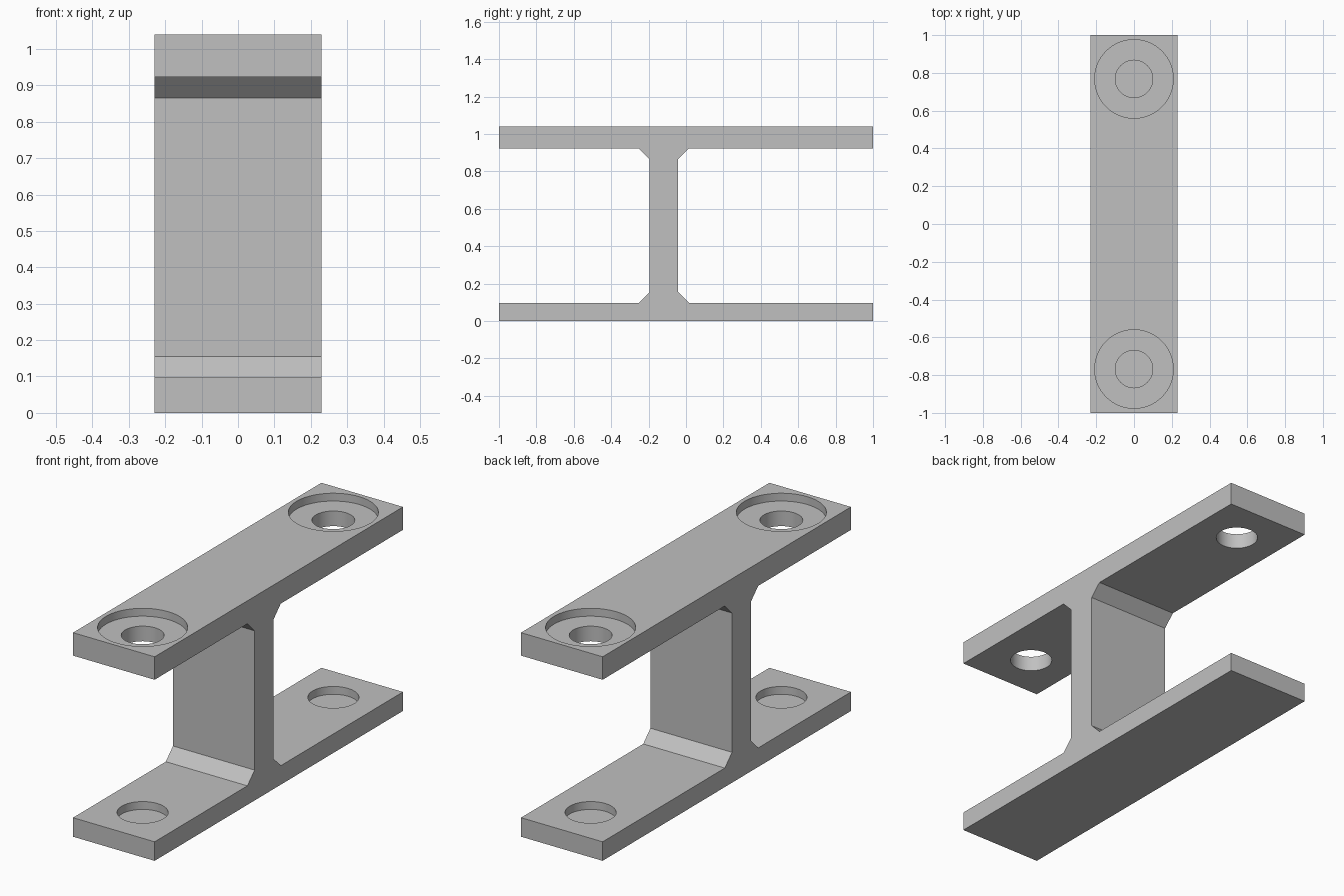
import bpy
import bmesh
import math

old = bpy.data.objects.get("Cube")
if old:
    bpy.data.objects.remove(old, do_unlink=True)

HALF_WIDTH = 0.23
TOP = 1.04
LOWER_TOP = 0.097      # upper face of the lower flange
UPPER_BOTTOM = 0.923   # lower face of the upper flange
FILLET = 0.058
WEB = (-0.195, -0.042)
HOLE_Y = 0.768
RECESS = 0.04

grey = bpy.data.materials.new("light_grey")
grey.use_nodes = True
colour = (0.53, 0.53, 0.53, 1)
grey.diffuse_color = colour
grey.node_tree.nodes["Principled BSDF"].inputs["Base Color"].default_value = colour


def bracket_profile():
    """Outline in y and z: two flanges, a web and chamfered inner corners."""
    back, front = WEB[1], WEB[0]
    right = [(1, 0), (1, LOWER_TOP), (back + FILLET, LOWER_TOP),
             (back, LOWER_TOP + FILLET), (back, UPPER_BOTTOM - FILLET),
             (back + FILLET, UPPER_BOTTOM), (1, UPPER_BOTTOM), (1, TOP)]
    left = [(-1, TOP), (-1, UPPER_BOTTOM), (front - FILLET, UPPER_BOTTOM),
            (front, UPPER_BOTTOM - FILLET), (front, LOWER_TOP + FILLET),
            (front - FILLET, LOWER_TOP), (-1, LOWER_TOP), (-1, 0)]
    return right + left


# I-shaped body, extruded across its width
bm = bmesh.new()
face = bm.faces.new([bm.verts.new((-HALF_WIDTH, y, z)) for y, z in bracket_profile()])
ext = bmesh.ops.extrude_face_region(bm, geom=[face])
moved = [v for v in ext["geom"] if isinstance(v, bmesh.types.BMVert)]
bmesh.ops.translate(bm, verts=moved, vec=(2 * HALF_WIDTH, 0, 0))
bmesh.ops.recalc_face_normals(bm, faces=bm.faces)
mesh = bpy.data.meshes.new("mounting_bracket")
bm.to_mesh(mesh)
bm.free()
mesh.materials.append(grey)
bracket = bpy.data.objects.new("mounting_bracket", mesh)
bpy.context.collection.objects.link(bracket)


def drill(radius, y, bottom, top):
    """Cut a round vertical hole in the bracket."""
    bpy.ops.mesh.primitive_cylinder_add(vertices=64, radius=radius, depth=top - bottom,
                                        location=(0, y, (top + bottom) / 2))
    cutter = bpy.context.object
    cutter.name = "hole_cutter"
    cutter.hide_render = True
    cutter.data.materials.append(grey)
    bpy.ops.object.select_all(action="DESELECT")
    bracket.select_set(True)
    bpy.context.view_layer.objects.active = bracket
    mod = bracket.modifiers.new("hole", "BOOLEAN")
    mod.operation = "DIFFERENCE"
    mod.solver = "EXACT"
    mod.object = cutter
    bpy.ops.object.modifier_apply(modifier=mod.name)
    bpy.data.objects.remove(cutter, do_unlink=True)


for y in (-HOLE_Y, HOLE_Y):
    # counterbored bolt hole through the upper flange
    drill(0.208, y, TOP - RECESS, TOP + 0.1)
    drill(0.099, y, UPPER_BOTTOM - 0.1, TOP + 0.1)
    # shallow blind recess in the lower flange
    drill(0.118, y, LOWER_TOP - RECESS, LOWER_TOP + 0.1)

# round hole walls, crisp edges
bpy.ops.object.shade_smooth_by_angle(angle=math.radians(30))
